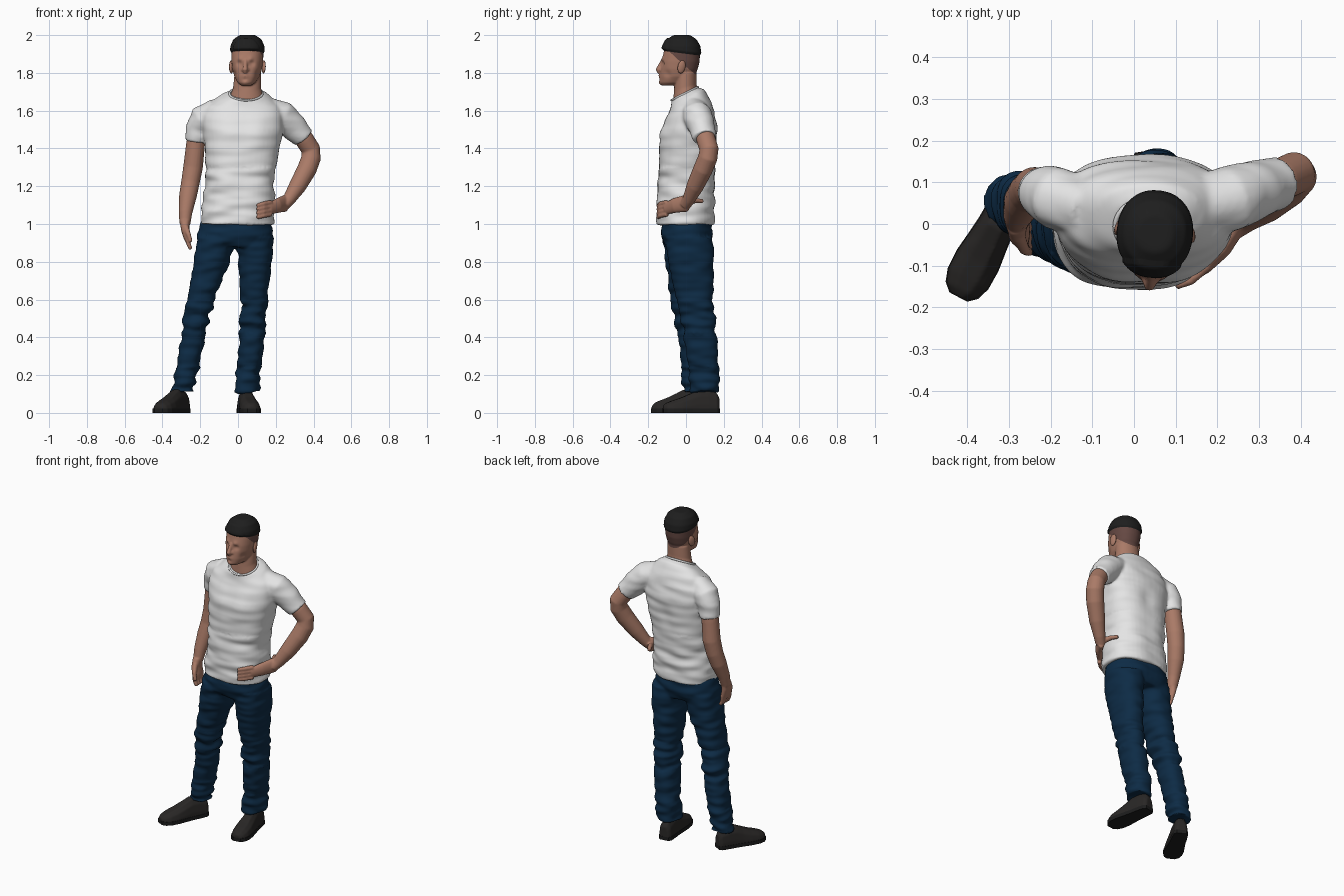
import bpy, bmesh, math
from mathutils import Vector, Matrix, noise

if "Cube" in bpy.data.objects:
    bpy.data.objects.remove(bpy.data.objects["Cube"])


def material(name, rgb):
    m = bpy.data.materials.new(name)
    m.diffuse_color = (*rgb, 1)
    m.use_nodes = True
    m.node_tree.nodes["Principled BSDF"].inputs["Base Color"].default_value = m.diffuse_color
    return m


SKIN = material("skin", (0.40, 0.195, 0.135))
FADE = material("shaved_scalp", (0.13, 0.065, 0.055))
HAIR = material("black_hair", (0.013, 0.013, 0.013))
SHIRT = material("white_cotton", (0.78, 0.78, 0.78))
DENIM = material("navy_denim", (0.004, 0.024, 0.06))
SHOE = material("charcoal_shoe", (0.022, 0.02, 0.019))
SOLE = material("black_sole", (0.012, 0.012, 0.012))


def skin_rings(bm, rings):
    """Join rings of points into a closed solid."""
    vs = [[bm.verts.new(p) for p in r] for r in rings]
    n = len(vs[0])
    for a, b in zip(vs, vs[1:]):
        for i in range(n):
            bm.faces.new((a[i], a[(i + 1) % n], b[(i + 1) % n], b[i]))
    bm.faces.new(vs[0])
    bm.faces.new(vs[-1])


def stack(bm, rows, power=2.3, n=40):
    """Horizontal oval rings: x, y, z, rx, ry, optional tilt."""
    rings = []
    for x, y, z, rx, ry, *tilt in rows:
        ring = []
        for i in range(n):
            a = math.tau * i / n
            c, s = math.cos(a), math.sin(a)
            dy = ry * math.copysign(abs(s) ** (2 / power), s)
            ring.append((x + rx * math.copysign(abs(c) ** (2 / power), c), y + dy,
                         z + (tilt[0] * dy if tilt else 0)))
        rings.append(ring)
    skin_rings(bm, rings)


def tube(bm, rows, ref=(0, 1, 0), k=1.0, n=20):
    """Round limb along x, y, z, radius points."""
    pts = [Vector(r[:3]) for r in rows]
    rings = []
    for i, p in enumerate(pts):
        t = (pts[min(i + 1, len(pts) - 1)] - pts[max(i - 1, 0)]).normalized()
        u = t.cross(Vector(ref)).normalized()
        v = u.cross(t)
        r = rows[i][3]
        rings.append([p + u * r * math.cos(math.tau * j / n) + v * r * k * math.sin(math.tau * j / n)
                      for j in range(n)])
    skin_rings(bm, rings)


def finish(name, bm, mats, voxel=None, smooth=6):
    """Make the object, fusing and softening overlapping solids when a voxel size is given."""
    bmesh.ops.recalc_face_normals(bm, faces=bm.faces)
    me = bpy.data.meshes.new(name)
    bm.to_mesh(me)
    bm.free()
    ob = bpy.data.objects.new(name, me)
    bpy.context.collection.objects.link(ob)
    if voxel:
        m = ob.modifiers.new("fuse", 'REMESH')
        m.mode, m.voxel_size = 'VOXEL', voxel
        s = ob.modifiers.new("soften", 'SMOOTH')
        s.factor, s.iterations = 0.5, smooth
        bpy.context.view_layer.update()
        dg = bpy.context.evaluated_depsgraph_get()
        new = bpy.data.meshes.new_from_object(ob.evaluated_get(dg))
        ob.modifiers.clear()
        ob.data = new
    ob.data.materials.clear()
    for m in mats:
        ob.data.materials.append(m)
    for p in ob.data.polygons:
        p.use_smooth, p.material_index = True, 0
    return ob


def wrinkle(ob, scale, amount):
    """Cloth folds: stretched noise, strength set by a function of position."""
    moves = [v.normal * amount(v.co) * noise.noise(Vector([a * b for a, b in zip(v.co, scale)]))
             for v in ob.data.vertices]
    for v, d in zip(ob.data.vertices, moves):
        v.co += d


def sculpt(ob, dabs):
    """Soft pushes: centre, radius, direction."""
    for v in ob.data.vertices:
        co = v.co.copy()
        for c, r, d in dabs:
            v.co += Vector(d) * math.exp(-(co - Vector(c)).length_squared / (r * r))


# Shirt: torso and both sleeves
bm = bmesh.new()
stack(bm, [(-.005, -.002, .995, .197, .153), (0, -.002, 1.1, .19, .152), (.01, 0, 1.2, .181, .15),
           (.015, .005, 1.3, .186, .15), (.022, .012, 1.4, .198, .151), (.025, .02, 1.5, .212, .147),
           (.025, .025, 1.58, .215, .127, .1), (.03, .022, 1.635, .185, .105, .25),
           (.037, .01, 1.675, .13, .085, .45), (.042, -.005, 1.69, .09, .068, .5)], 2.4)
tube(bm, [(-.11, .04, 1.605, .065), (-.185, .06, 1.56, .075), (-.212, .075, 1.5, .064), (-.222, .08, 1.435, .058)])
tube(bm, [(.14, .04, 1.61, .07), (.23, .06, 1.575, .079), (.3, .085, 1.51, .07), (.347, .1, 1.455, .063)])
shirt = finish("t_shirt", bm, [SHIRT], .008, 6)
sculpt(shirt, [((-.06, -.12, 1.48), .07, (0, -.012, 0)), ((.11, -.12, 1.48), .07, (0, -.012, 0)),
               ((.03, .16, 1.4), .05, (0, -.012, 0))])
wrinkle(shirt, (7, 7, 22), lambda c: .012 if c.z < 1.3 else .006)

# Shirt collar
bpy.ops.mesh.primitive_torus_add(major_segments=40, minor_segments=8, major_radius=.087, minor_radius=.006,
                                 location=(.042, -.006, 1.69), rotation=(math.atan(.5), 0, 0))
collar = bpy.context.object
collar.name, collar.scale = "collar", (1, .9, 1)
collar.data.materials.append(SHIRT)
collar.data.shade_smooth()

# Jeans: pelvis and legs
bm = bmesh.new()
stack(bm, [(-.008, .003, 1.03, .18, .13), (-.015, .004, .96, .195, .135), (-.018, .006, .91, .197, .13),
           (-.018, .008, .875, .18, .11)])
stack(bm, [(-.115, 0, .93, .1, .12), (-.14, 0, .8, .093, .11), (-.178, .003, .67, .08, .094),
           (-.21, .015, .55, .069, .086), (-.228, .03, .45, .065, .08), (-.25, .042, .33, .062, .075),
           (-.275, .05, .22, .058, .068), (-.292, .052, .11, .062, .068)])
stack(bm, [(.088, .015, .93, .097, .125), (.092, .025, .8, .09, .12), (.088, .04, .67, .077, .106),
           (.083, .053, .55, .067, .093), (.077, .07, .45, .065, .09), (.068, .084, .33, .066, .088),
           (.055, .095, .22, .064, .08), (.046, .1, .11, .066, .073)])
jeans = finish("jeans", bm, [DENIM], .008, 5)
wrinkle(jeans, (9, 9, 26), lambda c: .02 if c.z < .25 or .42 < c.z < .6 else .01)

# Hanging arm and hand
bm = bmesh.new()
tube(bm, [(-.215, .075, 1.5, .047), (-.225, .08, 1.42, .05), (-.238, .085, 1.3, .052), (-.252, .075, 1.22, .049),
          (-.265, .055, 1.15, .047), (-.278, .022, 1.06, .036), (-.281, .005, 1.0, .029)])
stack(bm, [(-.281, .005, 1.02, .026, .032), (-.28, -.01, .97, .022, .042), (-.27, -.015, .93, .02, .045),
           (-.264, -.018, .905, .015, .04)])
for i in range(4):
    y = -.05 + .023 * i
    tube(bm, [(-.268, y, .93, .013), (-.262, y - .006, .895, .012), (-.25, y - .004, .866, .010)])
tube(bm, [(-.277, -.03, .985, .016), (-.262, -.062, .945, .013), (-.25, -.068, .905, .010)])
finish("hanging_arm", bm, [SKIN], .005, 4)

# Bent arm with the hand on the hip: fingers forward, thumb back
bm = bmesh.new()
tube(bm, [(.3, .085, 1.52, .045), (.35, .105, 1.45, .051), (.385, .122, 1.395, .051), (.387, .115, 1.35, .052),
          (.365, .09, 1.29, .052), (.315, .048, 1.2, .046), (.27, .015, 1.13, .034), (.245, -.005, 1.1, .03)])
tube(bm, [(.25, .005, 1.11, .024), (.212, -.06, 1.098, .021), (.165, -.108, 1.08, .016)], (0, 0, 1), 1.9)
for i in range(4):
    z = 1.115 - .021 * i
    tube(bm, [(.175, -.1, z, .013), (.135, -.135, z - .008, .012), (.1, -.148, z - .018, .010)], (0, 0, 1))
tube(bm, [(.24, 0, 1.11, .017), (.215, .05, 1.125, .014), (.195, .09, 1.12, .011)], (0, 0, 1))
finish("bent_arm", bm, [SKIN], .005, 4)

# Head, neck and nose
bm = bmesh.new()
HX = .05
head_rows = [(1.733, -.13, -.05, .026), (1.748, -.14, .0, .047), (1.78, -.139, .045, .066), (1.82, -.133, .062, .078),
             (1.86, -.13, .072, .083), (1.9, -.12, .074, .085), (1.94, -.112, .068, .082), (1.972, -.095, .05, .068),
             (1.992, -.065, .02, .04)]
stack(bm, [(HX, (f + b) / 2, z, rx, (b - f) / 2) for z, f, b, rx in head_rows], 2.2)
stack(bm, [(.043, -.002, 1.62, .1, .07), (.043, -.004, 1.68, .086, .064, .4), (.046, -.004, 1.72, .074, .06, .3),
           (HX, 0, 1.8, .07, .056)], 2)
tube(bm, [(HX, -.122, 1.868, .010), (HX, -.137, 1.84, .011), (HX, -.148, 1.817, .014), (HX, -.138, 1.803, .012)])
for s in (-1, 1):
    tube(bm, [(HX + s * .011, -.13, 1.825, .008), (HX + s * .013, -.135, 1.81, .010)])
head = finish("head", bm, [SKIN, FADE, HAIR], .0045, 4)
dabs = [((HX, -.14, 1.783), .016, (0, -.008, 0)), ((HX, -.14, 1.767), .008, (0, .005, 0)),
        ((HX, -.14, 1.745), .016, (0, -.005, 0)), ((HX, -.14, 1.778), .005, (0, .004, 0))]
for s in (-1, 1):
    dabs += [((HX + s * .032, -.12, 1.85), .016, (0, .012, 0)), ((HX + s * .032, -.115, 1.848), .009, (0, -.005, 0)),
             ((HX + s * .03, -.125, 1.873), .014, (0, -.006, 0)), ((HX + s * .055, -.09, 1.795), .02, (-s * .005, .004, 0))]
sculpt(head, dabs)

# Hair: cut clean hairlines, colour by side of the cuts, thicken the cap
hair_co, hair_no = Vector((0, 0, 1.902)), Vector((0, .13, 1)).normalized()
fade_co, fade_no = Vector((0, 0, 1.84)), Vector((0, .9, 1)).normalized()
bm = bmesh.new()
bm.from_mesh(head.data)
for co, no in ((hair_co, hair_no), (fade_co, fade_no)):
    bmesh.ops.bisect_plane(bm, geom=bm.verts[:] + bm.edges[:] + bm.faces[:], plane_co=co, plane_no=no)
for f in bm.faces:
    c = f.calc_center_median()
    if (c - hair_co).dot(hair_no) > 0:
        f.material_index = 2
    elif (c - fade_co).dot(fade_no) > 0 and c.z > 1.765:
        f.material_index = 1
bm.normal_update()
for v in bm.verts:
    d = (v.co - hair_co).dot(hair_no)
    if d > 0:
        grow = min(1, d / .012)
        v.co += v.normal * .008 * grow + Vector((0, -.008 * grow if v.co.y < -.085 else 0, 0))
bm.to_mesh(head.data)
bm.free()
turn = Matrix.Translation((HX, -.02, 0)) @ Matrix.Rotation(-.1, 4, 'Z') @ Matrix.Translation((-HX, .02, 0))
head.data.transform(turn)

# Ears
for s, side in ((-1, "right"), (1, "left")):
    bm = bmesh.new()
    bmesh.ops.create_uvsphere(bm, u_segments=16, v_segments=12, radius=1)
    bm.transform(turn @ Matrix.Translation((HX + s * .086, -.015, 1.832)) @ Matrix.Rotation(-.2, 4, 'X')
                 @ Matrix.Rotation(s * .35, 4, 'Z') @ Matrix.Diagonal((.010, .021, .035, 1)))
    finish("ear_" + side, bm, [SKIN])

# Shoes with soles: sections of length, half width, height
PROFILE = [(0, .026, .085), (.015, .038, .11), (.06, .042, .128), (.11, .044, .128), (.15, .048, .108),
           (.2, .054, .085), (.25, .053, .068), (.282, .042, .055), (.3, .022, .04)]
for side, heel, way in (("right", (-.28, .09), (-.47, -.883)), ("left", (.03, .175), (.15, -.989))):
    d = Vector((*way, 0)).normalized()
    across = Vector((-d.y, d.x, 0))
    for part, mat in (("shoe_", SHOE), ("sole_", SOLE)):
        bm = bmesh.new()
        rings = []
        for s, w, h in PROFILE:
            if part == "shoe_":
                sect = [(-w, .004), (w, .004), (w, .35 * h), (.85 * w, .7 * h), (.45 * w, .96 * h),
                        (-.45 * w, .96 * h), (-.85 * w, .7 * h), (-w, .35 * h)]
            else:
                w += .002
                sect = [(-w, 0), (w, 0), (w, .022), (-w, .022)]
            rings.append([Vector((*heel, 0)) + d * s + across * a + Vector((0, 0, b)) for a, b in sect])
        skin_rings(bm, rings)
        ob = finish(part + side, bm, [mat], .005 if part == "shoe_" else None, 6)
        if part == "sole_":
            for p in ob.data.polygons:
                p.use_smooth = False
